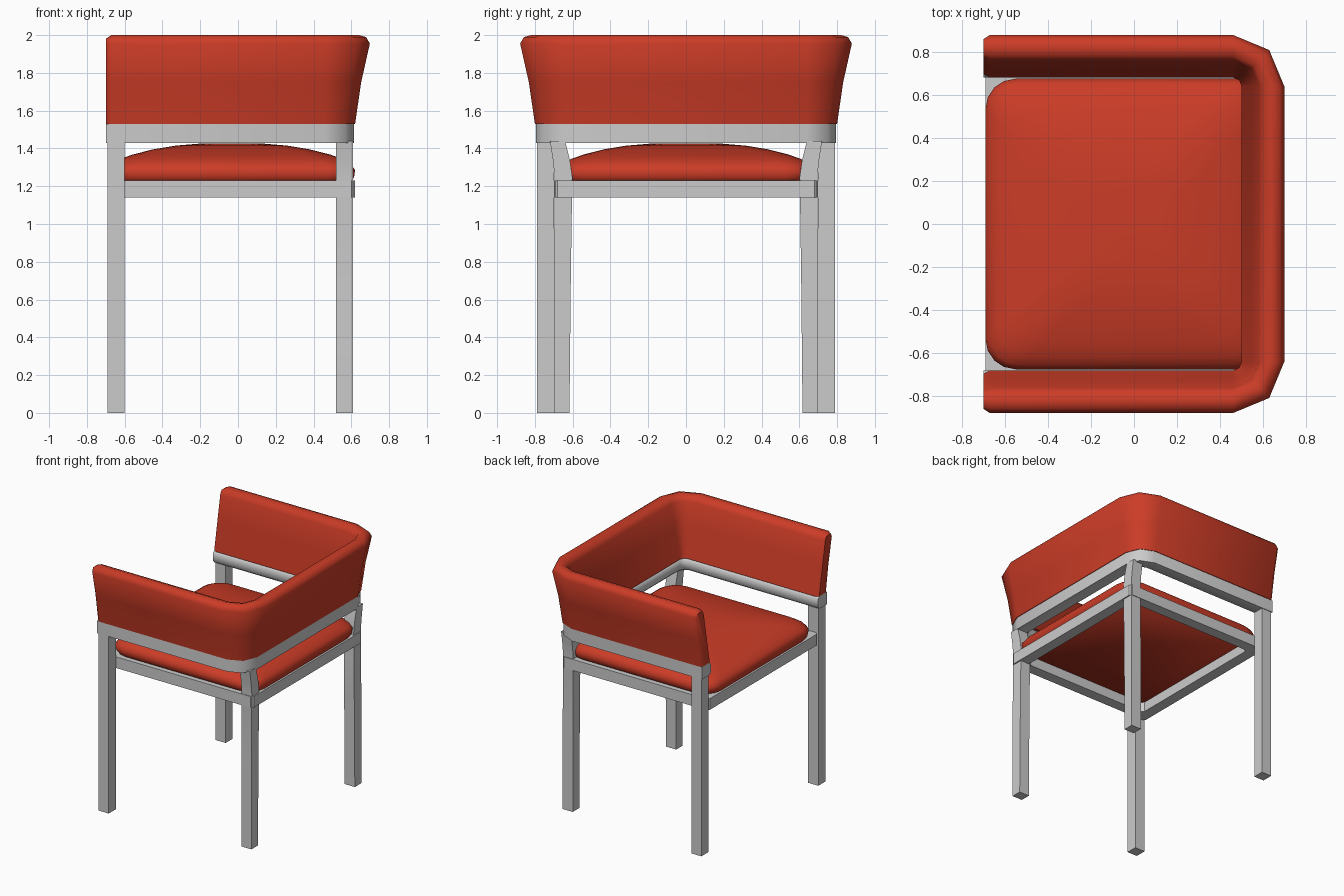
import bpy, bmesh, math

if "Cube" in bpy.data.objects:
    bpy.data.objects.remove(bpy.data.objects["Cube"])

red = bpy.data.materials.new("red_upholstery")
red.diffuse_color = (0.6, 0.045, 0.02, 1)
red.use_nodes = True
red.node_tree.nodes["Principled BSDF"].inputs["Base Color"].default_value = red.diffuse_color


def loft(name, rings, mat=None, closed=False, angle=35):
    """Skin a list of equal-length rings; cap the ends unless closed."""
    bm = bmesh.new()
    vs = [[bm.verts.new(p) for p in ring] for ring in rings]
    n = len(rings[0])
    pairs = list(zip(vs, vs[1:]))
    if closed:
        pairs.append((vs[-1], vs[0]))
    for a, b in pairs:
        for i in range(n):
            j = (i + 1) % n
            bm.faces.new((a[i], a[j], b[j], b[i]))
    if not closed:
        bm.faces.new(vs[0])
        bm.faces.new(vs[-1])
    bmesh.ops.recalc_face_normals(bm, faces=bm.faces)
    me = bpy.data.meshes.new(name)
    bm.to_mesh(me)
    bm.free()
    ob = bpy.data.objects.new(name, me)
    bpy.context.collection.objects.link(ob)
    if mat:
        me.materials.append(mat)
    bpy.ops.object.select_all(action='DESELECT')
    ob.select_set(True)
    bpy.context.view_layer.objects.active = ob
    bpy.ops.object.shade_smooth_by_angle(angle=math.radians(angle))
    return ob


def u_path(o):
    """U shape open towards -x; o is the corner radius (outward offset)."""
    half = [(-0.67, -0.64 - o)]
    for a in (-90, -45, 0):
        t = math.radians(a)
        half.append((0.46 + o * math.cos(t), -0.64 + o * math.sin(t)))
    return half + [(x, -y) for x, y in reversed(half)]


def u_sweep(name, section, shrink, mat=None, angle=35):
    """Sweep an (offset, z) section round the U, with softened end caps."""
    paths = [u_path(o) for o, z in section]
    rings = [[(*p[k], s[1]) for p, s in zip(paths, section)] for k in range(8)]

    def end(side):
        pts = []
        for o, z in section:
            c = 0.098 + max(0, z - 1.53) * 0.17
            pts.append((-0.7, side * (0.64 + c + (o - c) * shrink),
                        min(z, 1.98)))
        return pts
    return loft(name, [end(-1)] + rings + [end(1)], mat, angle=angle)


def round_rect(hx, hy, r, z, seg=4, cx=-0.035):
    pts = []
    for sx, sy, a0 in ((1, 1, 0), (-1, 1, 90), (-1, -1, 180), (1, -1, 270)):
        for k in range(seg + 1):
            t = math.radians(a0 + 90 * k / seg)
            pts.append((cx + sx * (hx - r) + r * math.cos(t),
                        sy * (hy - r) + r * math.sin(t), z))
    return pts


# padded wraparound back and arms, flaring outward
u_sweep("back_and_arm_pad",
        [(0.16, 1.53), (0.192, 1.75), (0.238, 1.955), (0.218, 1.99), (0.18, 2.0),
         (0.14, 1.988), (0.12, 1.955), (0.085, 1.77), (0.04, 1.53)],
        0.7, red, angle=60)

# rail under the pad
u_sweep("arm_rail",
        [(0.155, 1.43), (0.155, 1.53), (0.06, 1.53), (0.04, 1.51),
         (0.04, 1.45), (0.06, 1.43)], 1.0, angle=50)

# hollow seat frame
loft("seat_frame",
     [round_rect(0.655, 0.70, 0.02, 1.14, 1), round_rect(0.655, 0.70, 0.02, 1.23, 1),
      round_rect(0.565, 0.61, 0.02, 1.23, 1), round_rect(0.565, 0.61, 0.02, 1.14, 1)],
     closed=True)

# domed seat cushion
profile = [(0.02, 1.22), (0.005, 1.25), (0.0, 1.285), (0.02, 1.315), (0.06, 1.342),
           (0.13, 1.367), (0.24, 1.395), (0.36, 1.415), (0.48, 1.425)]
loft("seat_cushion",
     [round_rect(0.655 - i, 0.675 - i, 0.14, z) for i, z in profile],
     red, angle=70)

# legs: straight front pair, rear pair closer together and curving out at the top
for side, label in ((-1, "right"), (1, "left")):
    def leg(name, x0, x1, levels):
        loft(name, [[(x0, side * a, z), (x1, side * a, z),
                     (x1, side * b, z), (x0, side * b, z)] for a, b, z in levels])
    leg("front_leg_" + label, -0.69, -0.60, [(0.70, 0.79, 0), (0.70, 0.79, 1.44)])
    leg("rear_leg_" + label, 0.52, 0.61,
        [(0.617, 0.70, 0), (0.61, 0.70, 0.7), (0.602, 0.695, 1.25),
         (0.615, 0.705, 1.34), (0.64, 0.72, 1.44)])
